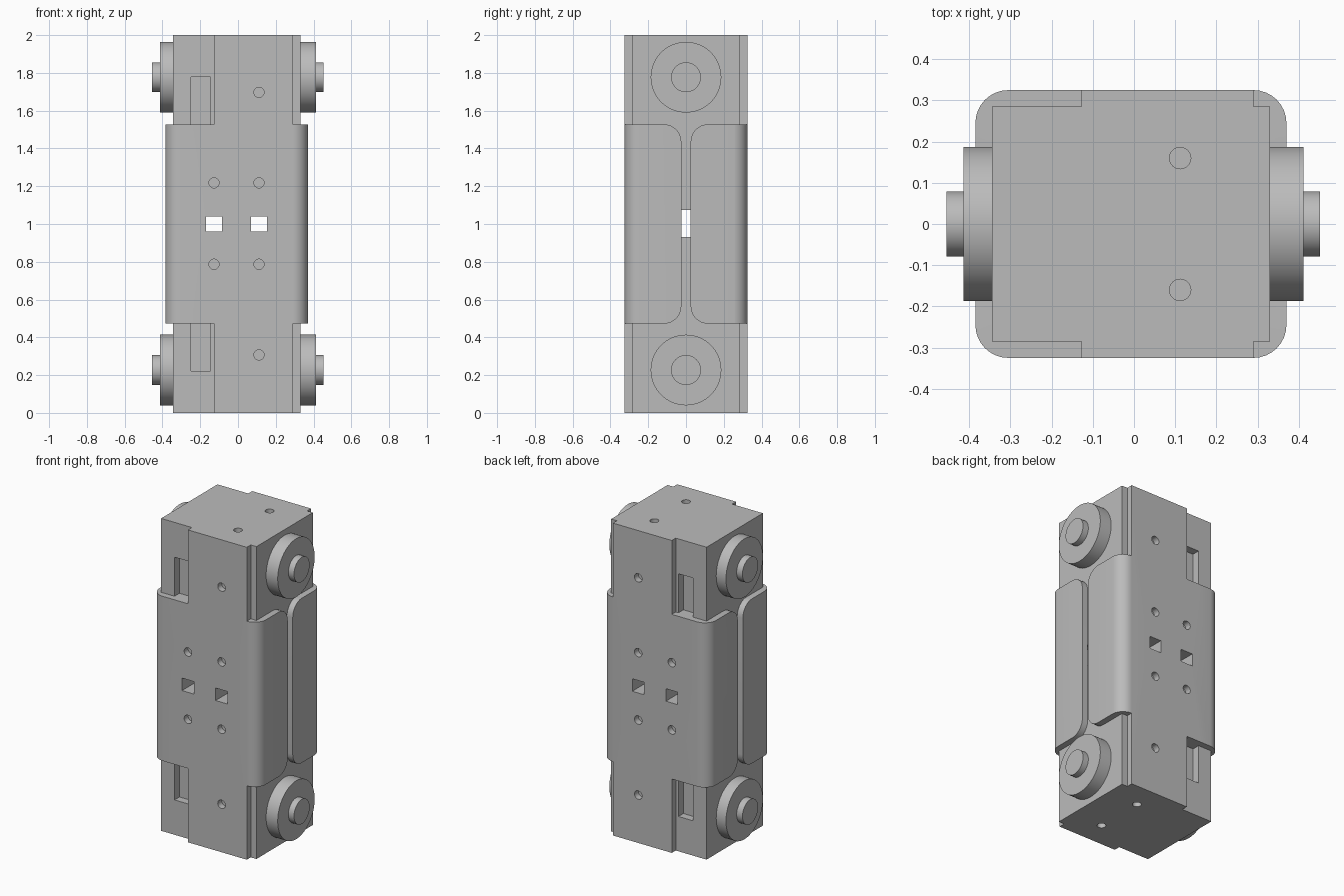
import bpy, bmesh, math
from mathutils import Vector

if "Cube" in bpy.data.objects:
    bpy.data.objects.remove(bpy.data.objects["Cube"])

grey = bpy.data.materials.new("plain_grey")
grey.diffuse_color = (0.5, 0.5, 0.5, 1)
grey.use_nodes = True
grey.node_tree.nodes["Principled BSDF"].inputs["Base Color"].default_value = grey.diffuse_color

H = 2.0
XL, XR, YC = -0.345, 0.33, 0.285      # core block extents
T, YO, GAP = 0.04, 0.325, 0.025       # sheet thickness, outer face, half gap at the sides
Z0, Z1 = 0.473, 1.527                 # wide wrap band
SX0, SX1 = -0.127, 0.29               # full-height strip


def prism(name, pts, axis, lo, hi):
    """Extrude a 2D outline along an axis (outline uses the other two axes in order)."""
    bm = bmesh.new()
    def place(p, d):
        c = list(p)
        c.insert(axis, d)
        return c
    f = bm.faces.new([bm.verts.new(place(p, lo)) for p in pts])
    r = bmesh.ops.extrude_face_region(bm, geom=[f])
    off = Vector((0, 0, 0))
    off[axis] = hi - lo
    bmesh.ops.translate(bm, verts=[v for v in r["geom"] if isinstance(v, bmesh.types.BMVert)], vec=off)
    bmesh.ops.recalc_face_normals(bm, faces=bm.faces)
    me = bpy.data.meshes.new(name)
    bm.to_mesh(me)
    bm.free()
    me.materials.append(grey)
    ob = bpy.data.objects.new(name, me)
    bpy.context.collection.objects.link(ob)
    return ob


def box(name, x0, x1, y0, y1, z0, z1):
    return prism(name, [(x0, y0), (x1, y0), (x1, y1), (x0, y1)], 2, z0, z1)


def arc(cx, cy, r, a0, a1, n=8):
    return [(cx + r * math.cos(math.radians(a0 + (a1 - a0) * i / n)),
             cy + r * math.sin(math.radians(a0 + (a1 - a0) * i / n))) for i in range(n + 1)]


def disc(name, axis, a, b, r, lo, hi, n=32):
    return prism(name, arc(a, b, r, 0, 360, n)[:-1], axis, lo, hi)


def boolean(ob, cutters, op="DIFFERENCE"):
    """Apply boolean operations and remove the cutters."""
    for c in cutters:
        c.hide_render = True
        m = ob.modifiers.new("cut", "BOOLEAN")
        m.operation, m.object, m.solver = op, c, "EXACT"
    bpy.context.view_layer.update()
    dg = bpy.context.evaluated_depsgraph_get()
    me = bpy.data.meshes.new_from_object(ob.evaluated_get(dg))
    ob.modifiers.clear()
    ob.data = me
    for c in cutters:
        bpy.data.objects.remove(c)


def smooth(ob):
    bpy.ops.object.select_all(action="DESELECT")
    ob.select_set(True)
    bpy.context.view_layer.objects.active = ob
    bpy.ops.object.shade_smooth_by_angle(angle=math.radians(30))


def windows():
    return [box("window_cutter", x - 0.042, x + 0.042, -1, 1, 0.96, 1.04) for x in (-0.127, 0.111)]


# core block with windows, side opening, pockets and end holes
core = box("core_block", XL, XR, -YC, YC, 0, H)
cuts = windows() + [box("side_cutter", -1, 1, -0.07, 0.07, 0.932, 1.073)]
for s in (-1, 1):
    ya, yb = sorted((s * 0.235, s * 0.4))
    for za, zb in ((0.223, Z0), (Z1, 1.777)):
        cuts.append(box("pocket_cutter", -0.25, -0.146, ya, yb, za, zb))
    for lo, hi in ((-0.1, 0.05), (H - 0.05, H + 0.1)):
        cuts.append(disc("end_hole_cutter", 2, 0.112, s * 0.16, 0.026, lo, hi, 24))
boolean(core, cuts)
smooth(core)

# bent sheets front and back: a full-height strip with a band that wraps the sides
for s, name in ((-1, "front_sheet"), (1, "back_sheet")):
    oL, oR, ro, ri = XL - T, XR + T, 0.08, 0.04
    outer = [(oL, -GAP)] + arc(oL + ro, -YO + ro, ro, 180, 270) \
        + arc(oR - ro, -YO + ro, ro, 270, 360) + [(oR, -GAP)]
    inner = [(XR, -GAP)] + arc(XR - ri, -YC + ri, ri, 360, 270) \
        + arc(XL + ri, -YC + ri, ri, 270, 180) + [(XL, -GAP)]
    sheet = prism(name, [(x, -s * y) for x, y in outer + inner], 2, 0, H)
    # side outline with rounded flap corners
    r = 0.09
    side = [(-0.5, -0.1), (-0.26, -0.1), (-0.26, Z0)] + arc(-GAP - r, Z0 + r, r, 270, 360) \
        + arc(-GAP - r, Z1 - r, r, 0, 90) + [(-0.26, Z1), (-0.26, H + 0.1), (-0.5, H + 0.1)]
    boolean(sheet, [prism("side_outline", [(-s * y, z) for y, z in side], 0, -1, 1)], "INTERSECT")
    cuts = windows()
    for xa, xb in ((-1, SX0), (SX1, 1)):
        for za, zb in ((-0.5, Z0), (Z1, H + 0.5)):
            cuts.append(box("corner_cutter", xa, xb, -1, 1, za, zb))
    ya, yb = sorted((s * 0.27, s * 0.4))
    for x, z in ((-0.127, 1.218), (0.111, 1.218), (-0.127, 0.787),
                 (0.111, 0.787), (0.111, 1.697), (0.111, 0.307)):
        cuts.append(disc("screw_hole_cutter", 1, x, z, 0.027, ya, yb, 24))
    boolean(sheet, cuts)
    smooth(sheet)

# rollers with axle stubs on both sides
for side_name, xs in (("right", (XR, 0.412, 0.452)), ("left", (XL, -0.414, -0.455))):
    for level, z in (("lower", 0.227), ("upper", 1.777)):
        smooth(disc(f"{side_name}_{level}_roller", 0, 0, z, 0.187, xs[0], xs[1], 64))
        smooth(disc(f"{side_name}_{level}_axle", 0, 0, z, 0.079, xs[1], xs[2], 48))
